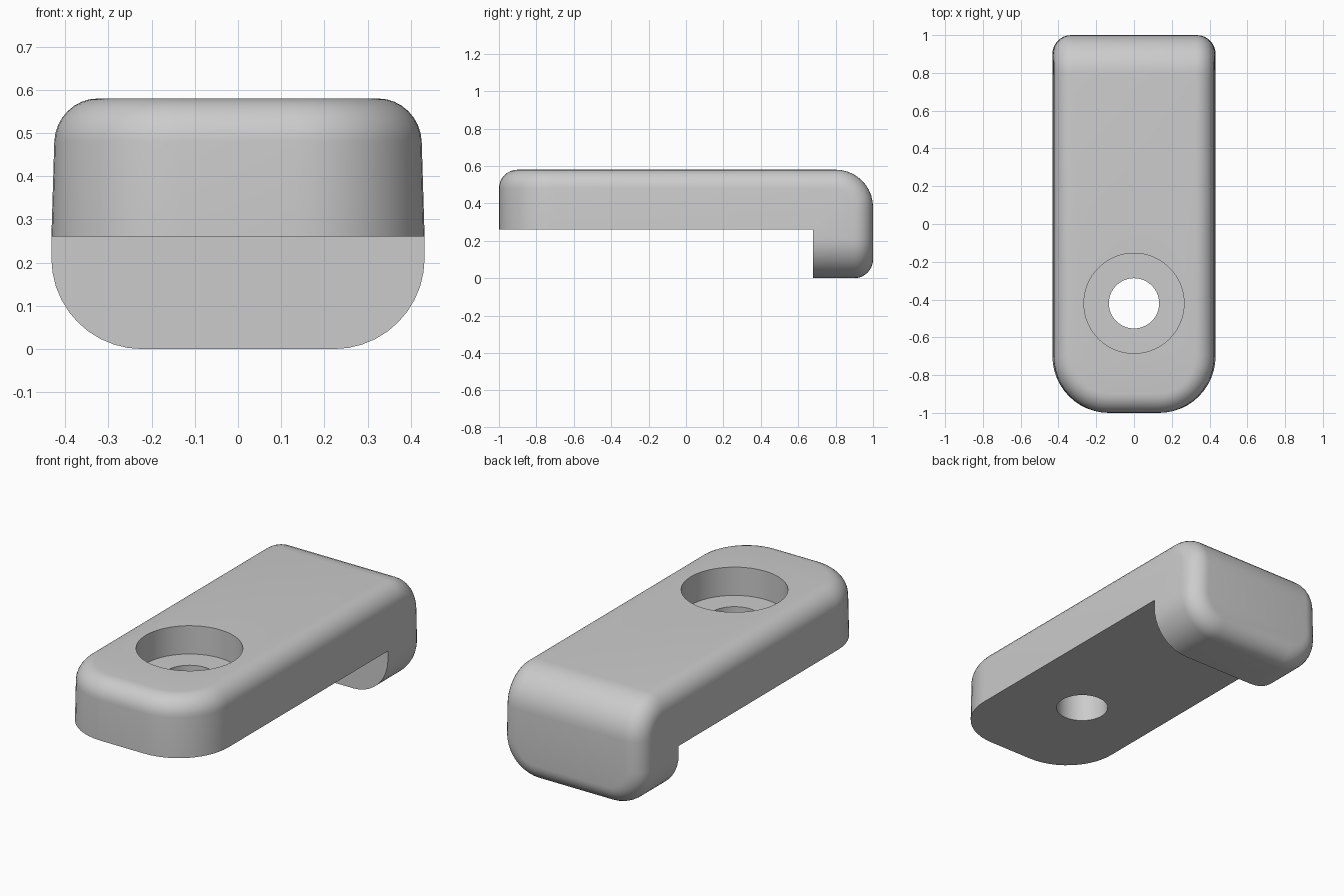
import bpy
import bmesh

cube = bpy.data.objects.get("Cube")
if cube:
    bpy.data.objects.remove(cube, do_unlink=True)

HALF_W, TOP, UNDER = 0.432, 0.58, 0.26
LIP_Y, HOLE_Y = 0.68, -0.42

grey = bpy.data.materials.new("plain grey")
grey.use_nodes = True
grey.diffuse_color = (0.6, 0.6, 0.6, 1)
grey.node_tree.nodes["Principled BSDF"].inputs["Base Color"].default_value = (0.6, 0.6, 0.6, 1)


def round_edges(bm, rule, radius, segments):
    """Round every edge whose two end points satisfy the rule."""
    edges = [e for e in bm.edges if rule(e.verts[0].co, e.verts[1].co)]
    bmesh.ops.bevel(bm, geom=edges, offset=radius, segments=segments,
                    profile=0.5, affect='EDGES', clamp_overlap=False)
    bm.normal_update()


def near(a, b):
    return abs(a - b) < 1e-4


# L-shaped side profile extruded across the width
bm = bmesh.new()
profile = [(-1, UNDER), (LIP_Y, UNDER), (LIP_Y, 0), (1, 0), (1, TOP), (-1, TOP)]
side = bm.faces.new([bm.verts.new((-HALF_W, y, z)) for y, z in profile])
grown = bmesh.ops.extrude_face_region(bm, geom=[side])["geom"]
bmesh.ops.translate(bm, vec=(2 * HALF_W, 0, 0),
                    verts=[g for g in grown if isinstance(g, bmesh.types.BMVert)])
bmesh.ops.recalc_face_normals(bm, faces=bm.faces)

# Large roundings: front corners, lip underside corners, rear shoulder
round_edges(bm, lambda a, b: near(a.x, b.x) and near(a.y, -1) and near(b.y, -1), 0.3, 12)
round_edges(bm, lambda a, b: near(a.x, b.x) and near(a.z, 0) and near(b.z, 0), 0.21, 10)
round_edges(bm, lambda a, b: near(a.y, 1) and near(b.y, 1)
            and near(a.z, TOP) and near(b.z, TOP), 0.2, 10)


# Small fillet around the border of the top, shoulder and back
def is_outer(face):
    n = face.normal
    return abs(n.x) < 0.01 and n.y > -0.01 and n.z > -0.01


border = [e for e in bm.edges if sum(is_outer(f) for f in e.link_faces) == 1]
bmesh.ops.bevel(bm, geom=border, offset=0.1, segments=8, profile=0.5,
                affect='EDGES', clamp_overlap=False)

# Slight inward draft of the sides towards the top
for v in bm.verts:
    v.co.x *= 1 - 0.07 * max(0, v.co.z - UNDER)

mesh = bpy.data.meshes.new("clamp_body")
bm.to_mesh(mesh)
bm.free()
body = bpy.data.objects.new("clamp_body", mesh)
bpy.context.collection.objects.link(body)
mesh.materials.append(grey)


# Through hole and counterbore
def drill(name, radius, bottom):
    bpy.ops.mesh.primitive_cylinder_add(vertices=64, radius=radius, depth=1,
                                        location=(0, HOLE_Y, bottom + 0.5))
    cutter = bpy.context.object
    cutter.name = name
    cutter.hide_render = True
    cutter.data.materials.append(grey)
    mod = body.modifiers.new(name, 'BOOLEAN')
    mod.operation = 'DIFFERENCE'
    mod.solver = 'EXACT'
    mod.object = cutter
    bpy.context.view_layer.objects.active = body
    bpy.ops.object.modifier_apply(modifier=name)
    bpy.data.objects.remove(cutter, do_unlink=True)


drill("screw_hole", 0.133, -0.1)
drill("counterbore", 0.265, 0.425)

bpy.ops.object.select_all(action='DESELECT')
body.select_set(True)
bpy.context.view_layer.objects.active = body
bpy.ops.object.shade_smooth_by_angle(angle=0.6)
